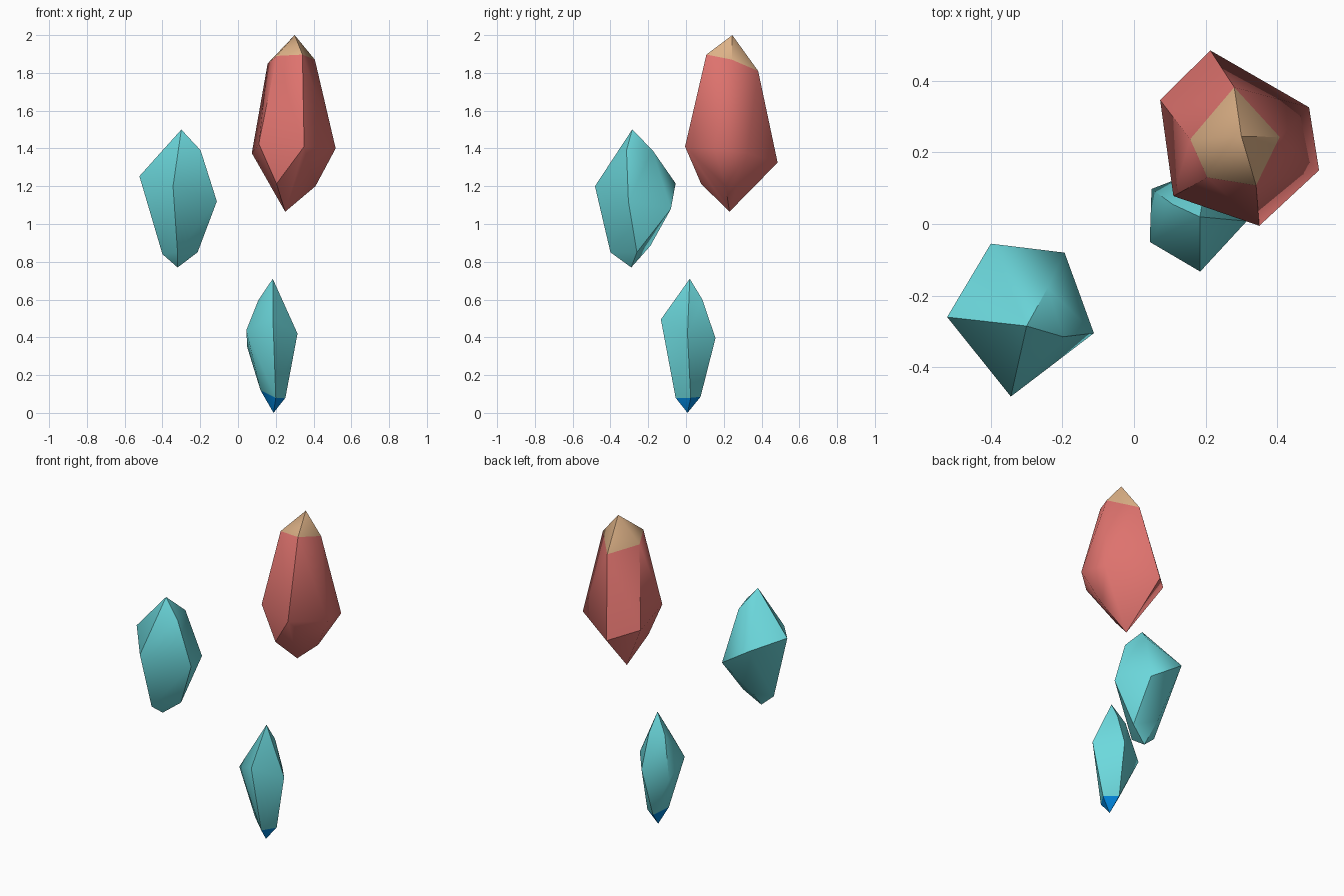
import bpy, bmesh, math

if "Cube" in bpy.data.objects:
    bpy.data.objects.remove(bpy.data.objects["Cube"])


def material(name, rgb):
    m = bpy.data.materials.new(name)
    m.diffuse_color = (*rgb, 1)
    m.use_nodes = True
    m.node_tree.nodes["Principled BSDF"].inputs["Base Color"].default_value = m.diffuse_color
    return m


CYAN = material("cyan", (0.15, 0.69, 0.72))
RED = material("coral red", (0.73, 0.17, 0.155))
GOLD = material("pale gold", (0.72, 0.44, 0.24))
BLUE = material("deep blue", (0.0, 0.24, 0.73))


def crystal(name, bottom, lower, middle, upper, top, body, tip_mat=None, tip=None):
    """Faceted gem: hull over rings of corners between two tips; one tip may be coloured."""
    bm = bmesh.new()
    for p in [bottom, *lower, *middle, *upper, top]:
        bm.verts.new(p)
    res = bmesh.ops.convex_hull(bm, input=bm.verts[:])
    inside = [g for g in res["geom_interior"] if isinstance(g, bmesh.types.BMVert)]
    bmesh.ops.delete(bm, geom=inside, context="VERTS")
    bmesh.ops.recalc_face_normals(bm, faces=bm.faces[:])
    # faces that meet at the chosen tip take the tip colour
    if tip:
        tip_vert = min(bm.verts, key=lambda v: sum((a - b) ** 2 for a, b in zip(v.co, tip)))
        for f in tip_vert.link_faces:
            f.material_index = 1
    me = bpy.data.meshes.new(name)
    bm.to_mesh(me)
    bm.free()
    me.materials.append(body)
    if tip_mat:
        me.materials.append(tip_mat)
    ob = bpy.data.objects.new(name, me)
    bpy.context.collection.objects.link(ob)
    bpy.ops.object.select_all(action="DESELECT")
    ob.select_set(True)
    bpy.context.view_layer.objects.active = ob
    bpy.ops.object.shade_smooth_by_angle(angle=math.radians(48))
    return ob


# large red crystal with gold top
RED_TOP = (0.30, 0.245, 2.0)
crystal("large_red_crystal", (0.25, 0.23, 1.065),
        [(0.204, 0.08, 1.213), (0.41, 0.21, 1.20)],
        [(0.213, 0.485, 1.325), (0.489, 0.326, 1.375), (0.517, 0.15, 1.40),
         (0.35, -0.005, 1.41), (0.11, 0.078, 1.425), (0.073, 0.346, 1.375)],
        [(0.341, 0.108, 1.897), (0.205, 0.13, 1.89), (0.157, 0.237, 1.85),
         (0.28, 0.382, 1.81), (0.407, 0.243, 1.87)],
        RED_TOP, RED, GOLD, RED_TOP)

# medium cyan crystal
crystal("medium_cyan_crystal", (-0.32, -0.29, 0.77),
        [(-0.214, -0.26, 0.85), (-0.40, -0.30, 0.84),
         (-0.32, -0.40, 0.85), (-0.333, -0.188, 0.885)],
        [(-0.40, -0.055, 1.215), (-0.194, -0.08, 1.08), (-0.112, -0.305, 1.12),
         (-0.344, -0.482, 1.20), (-0.522, -0.26, 1.253)],
        [(-0.241, -0.178, 1.392), (-0.198, -0.315, 1.39)],
        (-0.30, -0.285, 1.50), CYAN)

# small cyan crystal with blue foot
SMALL_FOOT = (0.188, 0.008, 0.0)
crystal("small_cyan_crystal", SMALL_FOOT,
        [(0.251, 0.025, 0.08), (0.119, 0.0, 0.12),
         (0.20, -0.055, 0.08), (0.175, 0.077, 0.085)],
        [(0.044, -0.05, 0.437), (0.185, -0.133, 0.495), (0.315, 0.008, 0.42),
         (0.20, 0.156, 0.395), (0.049, 0.098, 0.347)],
        [(0.108, 0.055, 0.597), (0.196, 0.087, 0.60)],
        (0.184, 0.02, 0.71), CYAN, BLUE, SMALL_FOOT)
